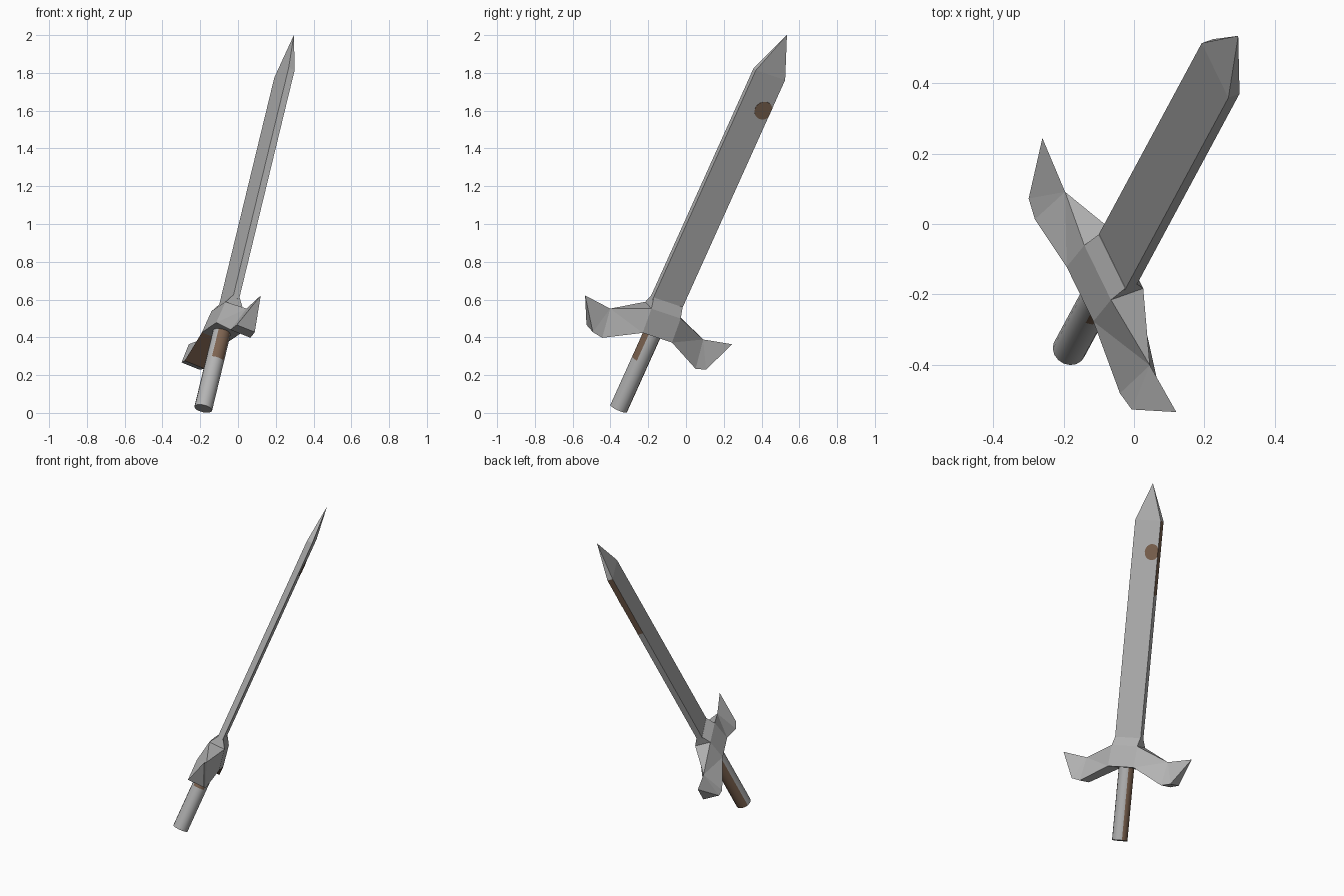
import bpy, bmesh, math
from mathutils import Vector, Matrix

if "Cube" in bpy.data.objects:
    bpy.data.objects.remove(bpy.data.objects["Cube"])


def material(name, rgb):
    m = bpy.data.materials.new(name)
    m.diffuse_color = (*rgb, 1)
    m.use_nodes = True
    m.node_tree.nodes["Principled BSDF"].inputs["Base Color"].default_value = m.diffuse_color
    return m


STEEL = material("steel grey", (0.45, 0.45, 0.45))
BROWN = material("worn brown", (0.205, 0.125, 0.08))

# Sword frame: local x = guard width, y = blade thickness, z = along the blade
D = Vector((0.216, 0.401, 0.890)).normalized()
W = Vector((0.420, -0.863, 0.282))
W = (W - D * W.dot(D)).normalized()
N = D.cross(W)
FRAME = Matrix.Translation((-0.07, -0.145, 0.4925)) @ Matrix((W, N, D)).transposed().to_4x4()


def build(name, bm, brown=None):
    bmesh.ops.recalc_face_normals(bm, faces=bm.faces)
    bm.normal_update()
    if brown:
        for f in bm.faces:
            f.material_index = int(brown(f.calc_center_median(), f.normal))
    bm.transform(FRAME)
    mesh = bpy.data.meshes.new(name)
    bm.to_mesh(mesh)
    bm.free()
    mesh.materials.append(STEEL)
    mesh.materials.append(BROWN)
    ob = bpy.data.objects.new(name, mesh)
    bpy.context.collection.objects.link(ob)
    return ob


def loft(bm, rings):
    """Join equal-length rings of points; cap both ends."""
    vs = [[bm.verts.new(p) for p in r] for r in rings]
    for a, b in zip(vs, vs[1:]):
        for i in range(len(a)):
            j = (i + 1) % len(a)
            bm.faces.new((a[i], a[j], b[j], b[i]))
    bm.faces.new(vs[0][::-1])
    bm.faces.new(vs[-1])
    return vs


def rect(w, n, z):
    return [(w, n, z), (-w, n, z), (-w, -n, z), (w, -n, z)]


# Blade: flat bar with a pyramid point, brown along one narrow edge
bm = bmesh.new()
rings = loft(bm, [rect(0.09, 0.018, z) for z in (0.10, 1.0, 1.463)])
bmesh.ops.delete(bm, geom=[bm.faces[:][-1]], context='FACES_ONLY')
tip = bm.verts.new((0, 0, 1.694))
for i in range(4):
    bm.faces.new((rings[-1][i], rings[-1][(i + 1) % 4], tip))
build("blade", bm, lambda c, n: n.x < -0.9 and 1.0 < c.z < 1.46)

# Round brown spot on one flat of the blade, clipped at the edge
bm = bmesh.new()
disc = [(max(-0.09, -0.048 + 0.05 * math.cos(a)), 1.267 + 0.05 * math.sin(a))
        for a in (2 * math.pi * i / 24 for i in range(24))]
loft(bm, [[(x, y, z) for x, z in disc] for y in (0.0165, 0.0195)])
bmesh.ops.remove_doubles(bm, verts=bm.verts, dist=1e-5)
build("blade_spot", bm, lambda c, n: True)

# Guard: tapered block with two swept wings
bm = bmesh.new()
low, high, neck = loft(bm, [rect(0.09, 0.076, -0.076), rect(0.09, 0.052, 0.058),
                            rect(0.089, 0.019, 0.112)])
for s, front, back in ((1, 0, 3), (-1, 1, 2)):
    side = {low[front], low[back], high[front], high[back]}
    bmesh.ops.delete(bm, geom=[f for f in bm.faces if set(f.verts) == side],
                     context='FACES_ONLY')
    notch = bm.verts.new((s * 0.286, 0, -0.025))
    tip = bm.verts.new((s * 0.452, 0, 0))
    pairs = [(low[front], low[back])]
    for w, n, z in ((0.287, 0.06, -0.175), (0.348, 0.054, -0.163)):
        pairs.append([bm.verts.new((s * w, k * n, z)) for k in (1, -1)])
    for k, h in ((0, high[front]), (1, high[back])):
        c, b, a = (p[k] for p in pairs)
        for tri in ((h, c, notch), (c, b, notch), (b, a, notch), (a, tip, notch)):
            bm.faces.new(tri)
    for p, q in zip(pairs, pairs[1:]):
        bm.faces.new((p[0], p[1], q[1], q[0]))
    bm.faces.new((*pairs[-1], tip))
    bm.faces.new((high[front], high[back], notch))
build("guard", bm, lambda c, n: -0.25 < c.x < -0.12 and n.z < -0.5 and abs(c.y) < 0.01)

# Grip: round rod, brown on a quarter of each side
bm = bmesh.new()
ring = [2 * math.pi * i / 16 for i in range(16)]
loft(bm, [[(0.048 * math.cos(a), 0.048 * math.sin(a), z) for a in ring]
          for z in (-0.5275, -0.24, -0.05)])


def grip_brown(c, n):
    if abs(n.z) > 0.5 or abs(n.x) < abs(n.y):
        return False
    return n.x < 0 or c.z > -0.24


grip = build("grip", bm, grip_brown)
bpy.context.view_layer.objects.active = grip
grip.select_set(True)
bpy.ops.object.shade_smooth_by_angle(angle=math.radians(35))
